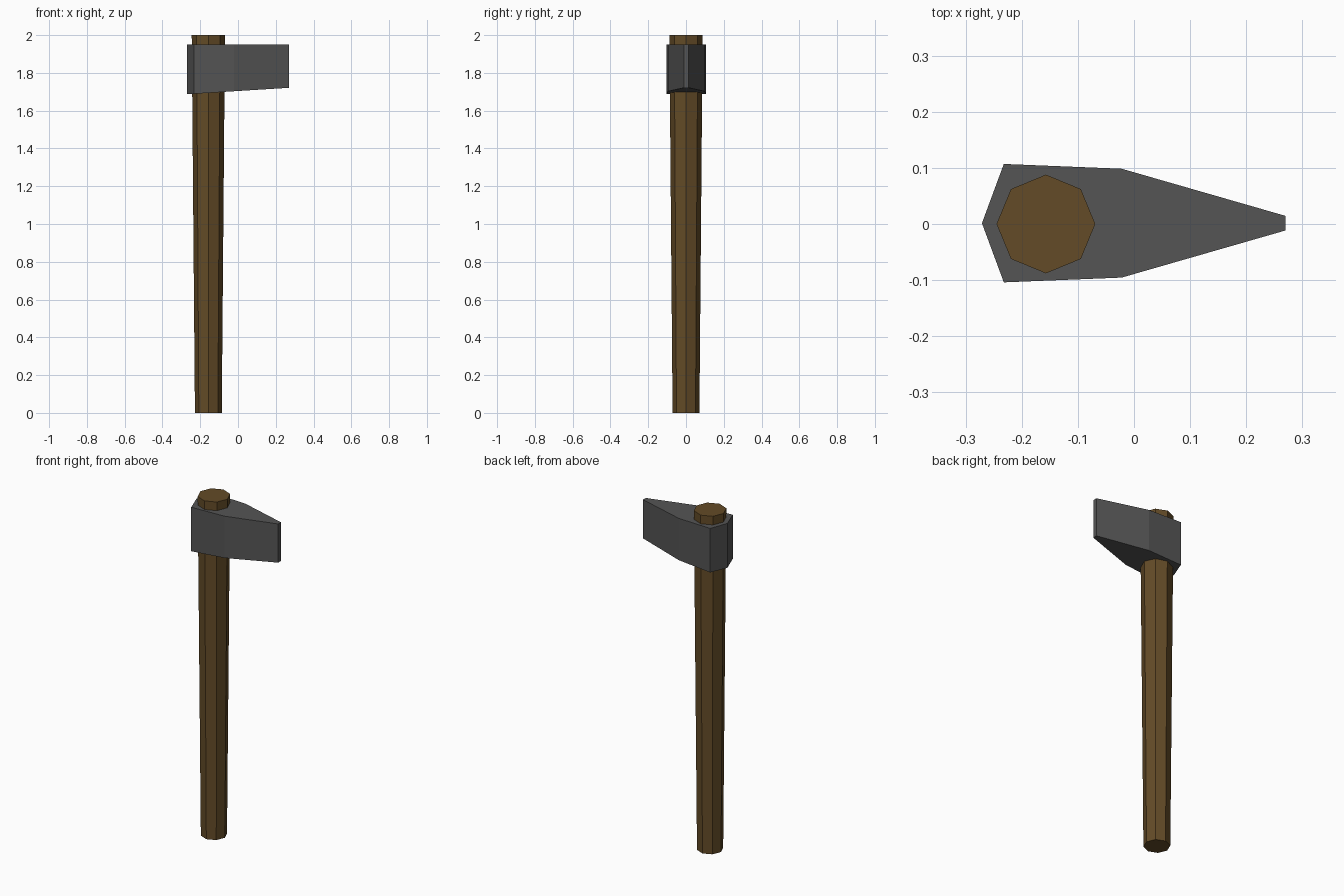
import bpy, bmesh
from math import cos, sin, pi

if "Cube" in bpy.data.objects:
    bpy.data.objects.remove(bpy.data.objects["Cube"])


def loft(name, rings, color):
    """Flat-shaded solid joining matching rings from bottom to top, capped."""
    bm = bmesh.new()
    loops = [[bm.verts.new(p) for p in ring] for ring in rings]
    n = len(loops[0])
    for low, high in zip(loops, loops[1:]):
        for i in range(n):
            j = (i + 1) % n
            bm.faces.new((low[i], low[j], high[j], high[i]))
    bm.faces.new(loops[0][::-1])
    bm.faces.new(loops[-1])
    bmesh.ops.recalc_face_normals(bm, faces=bm.faces)
    mesh = bpy.data.meshes.new(name)
    bm.to_mesh(mesh)
    bm.free()
    mat = bpy.data.materials.new(name + "_material")
    mat.diffuse_color = (*color, 1)
    mat.use_nodes = True
    mat.node_tree.nodes["Principled BSDF"].inputs["Base Color"].default_value = mat.diffuse_color
    mesh.materials.append(mat)
    obj = bpy.data.objects.new(name, mesh)
    bpy.context.collection.objects.link(obj)
    return obj


# Handle: octagonal shaft, slightly wider at the top
def octagon(radius, z):
    return [(-0.157 + radius * cos(i * pi / 4), radius * sin(i * pi / 4), z)
            for i in range(8)]


loft("handle", [octagon(0.071, 0), octagon(0.088, 2)], (0.125, 0.07, 0.02))

# Axe head: pointed back, thick cheeks, narrow blade; underside slopes up to the blade
half = [(0.27, 0.013), (-0.022, 0.097), (-0.232, 0.1055)]
outline = half + [(-0.271, 0)] + [(x, -y) for x, y in reversed(half)]
y_shift = 0.0015
bottom = [(x, y + y_shift, 1.687 + (x + 0.271) * 0.063) for x, y in outline]
top = [(x, y + y_shift, 1.949) for x, y in outline]
loft("axe_head", [bottom, top], (0.09, 0.09, 0.09))
